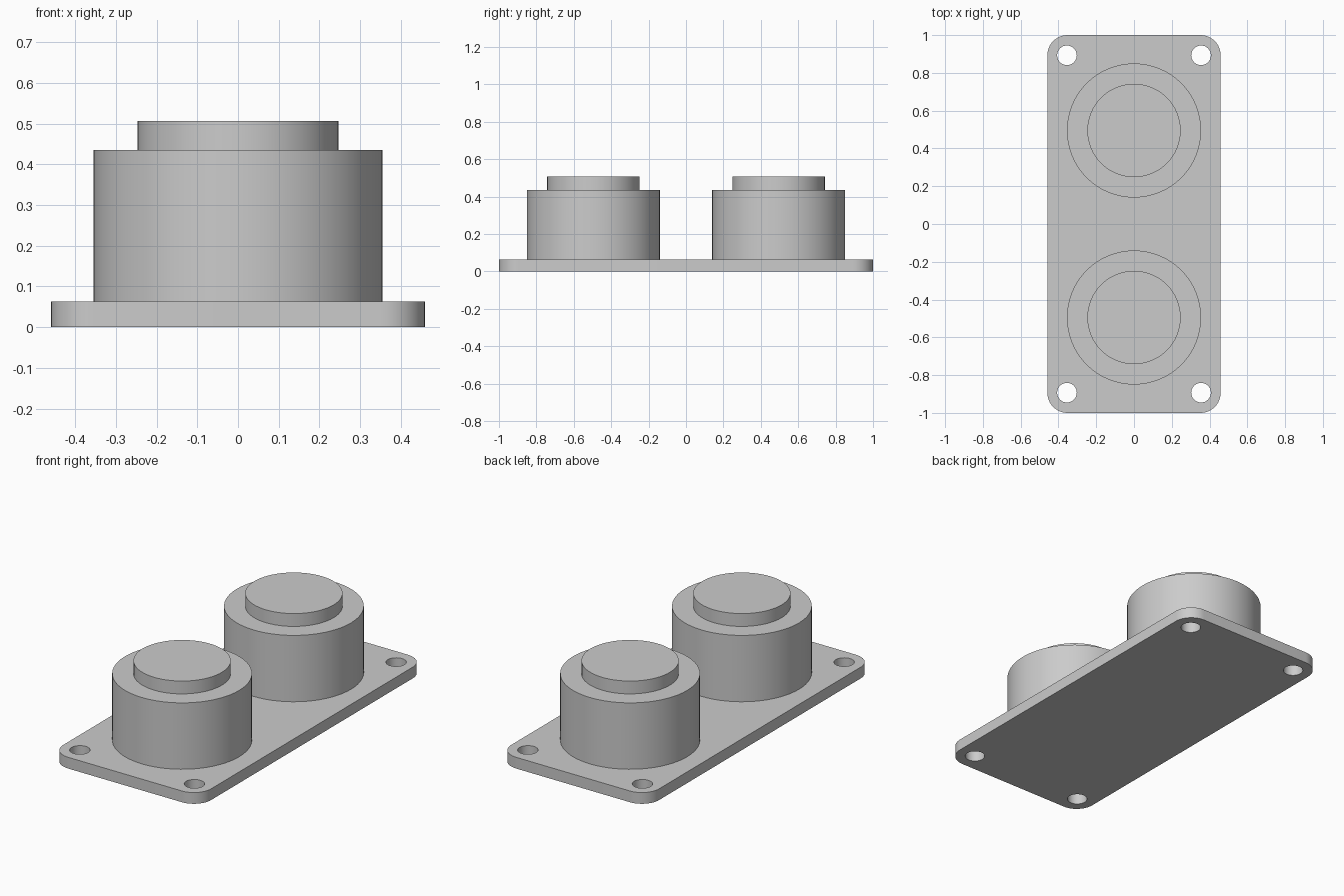
import bpy, bmesh
from math import cos, sin, pi

if "Cube" in bpy.data.objects:
    bpy.data.objects.remove(bpy.data.objects["Cube"])

PLATE_TOP = 0.063


def new_object(name, bm, smooth=True):
    bmesh.ops.recalc_face_normals(bm, faces=bm.faces)
    mesh = bpy.data.meshes.new(name)
    bm.to_mesh(mesh)
    bm.free()
    obj = bpy.data.objects.new(name, mesh)
    bpy.context.collection.objects.link(obj)
    if smooth:
        bpy.ops.object.select_all(action='DESELECT')
        bpy.context.view_layer.objects.active = obj
        obj.select_set(True)
        bpy.ops.object.shade_smooth_by_angle(angle=pi / 6)
    return obj


def prism(bm, outline, z0, z1):
    face = bm.faces.new([bm.verts.new((x, y, z0)) for x, y in outline])
    top = bmesh.ops.extrude_face_region(bm, geom=[face], use_keep_orig=True)
    verts = [g for g in top["geom"] if isinstance(g, bmesh.types.BMVert)]
    bmesh.ops.translate(bm, verts=verts, vec=(0, 0, z1 - z0))


def arc(cx, cy, r, start, sweep, n):
    return [(cx + r * cos(start + sweep * i / n), cy + r * sin(start + sweep * i / n))
            for i in range(n + 1)]


# Mounting plate with rounded corners
HALF_X, HALF_Y, CORNER = 0.459, 1.0, 0.107
outline = []
for k, (sx, sy) in enumerate([(1, 1), (-1, 1), (-1, -1), (1, -1)]):
    outline += arc(sx * (HALF_X - CORNER), sy * (HALF_Y - CORNER), CORNER,
                   k * pi / 2, pi / 2, 12)
bm = bmesh.new()
prism(bm, outline, 0, PLATE_TOP)
plate = new_object("mounting_plate", bm, smooth=False)

# Screw holes, one in each corner
bm = bmesh.new()
for sx in (-1, 1):
    for sy in (-1, 1):
        prism(bm, arc(sx * 0.355, sy * 0.893, 0.052, 0, 2 * pi, 32)[:-1], -0.1, 0.2)
cutter = new_object("hole_cutter", bm, smooth=False)
cutter.hide_render = True
cutter.hide_set(True)
cut = plate.modifiers.new("screw_holes", 'BOOLEAN')
cut.operation = 'DIFFERENCE'
cut.solver = 'EXACT'
cut.object = cutter
bpy.ops.object.select_all(action='DESELECT')
bpy.context.view_layer.objects.active = plate
plate.select_set(True)
bpy.ops.object.modifier_apply(modifier=cut.name)
bpy.data.objects.remove(cutter)
bpy.ops.object.shade_smooth_by_angle(angle=pi / 6)

# Two stepped round bosses, turned from a profile of (radius, height)
PROFILE = [(0.355, PLATE_TOP - 0.002), (0.355, 0.435), (0.247, 0.435), (0.247, 0.507)]
SIDES = 64
for name, y in (("front_boss", -0.495), ("back_boss", 0.495)):
    bm = bmesh.new()
    rings = [[bm.verts.new((px, py, z)) for px, py in arc(0, y, r, 0, 2 * pi, SIDES)[:-1]]
             for r, z in PROFILE]
    for a, b in zip(rings, rings[1:]):
        for i in range(SIDES):
            j = (i + 1) % SIDES
            bm.faces.new((a[i], a[j], b[j], b[i]))
    bm.faces.new(rings[-1])
    bm.faces.new(rings[0])
    new_object(name, bm)
